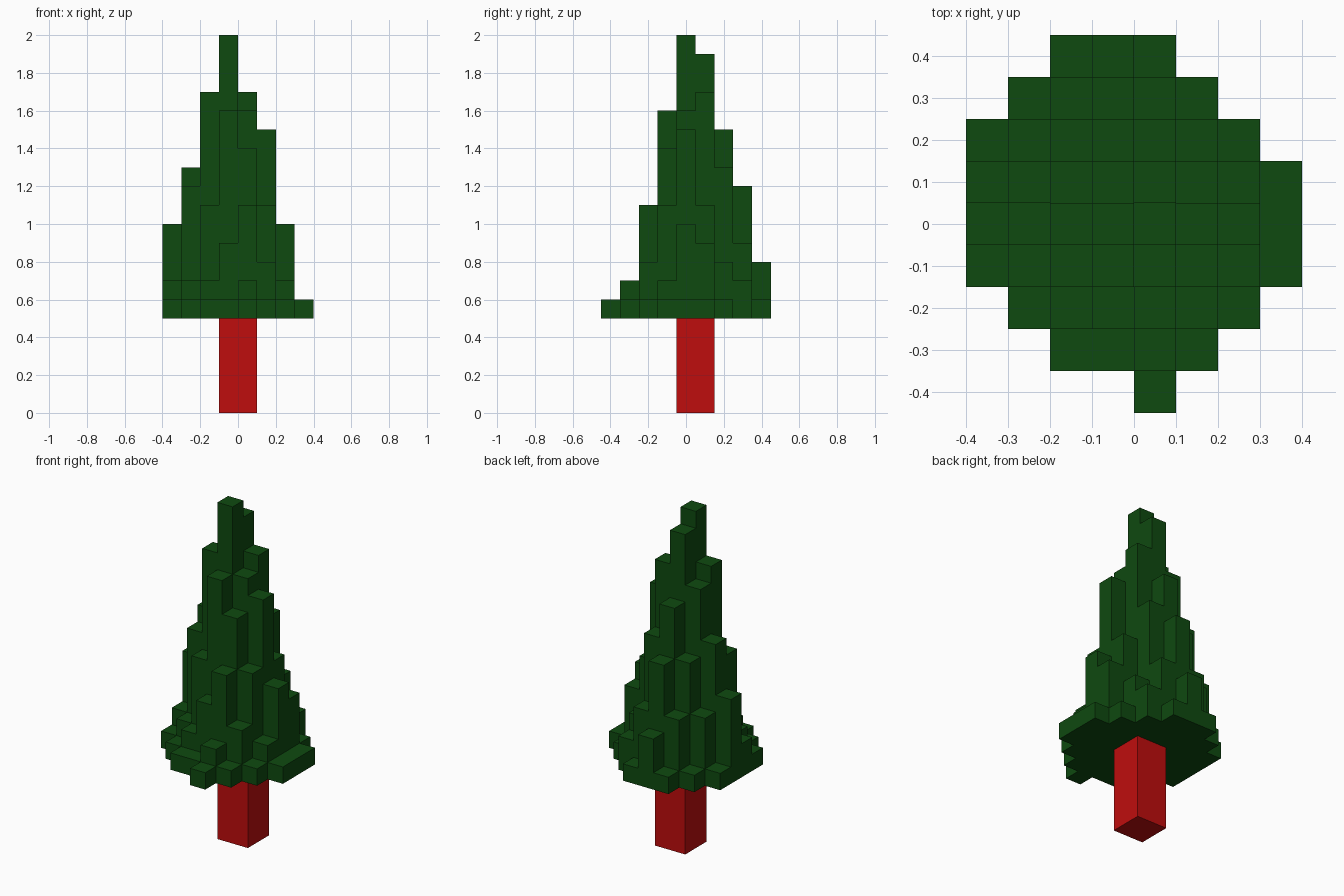
import bpy, bmesh
from mathutils import Vector

cube = bpy.data.objects.get("Cube")
if cube:
    bpy.data.objects.remove(cube, do_unlink=True)

U = 0.1                                  # block size
ORIGIN = Vector((-0.4, -0.45, 0.0))      # corner of the block grid
BASE = 5                                 # underside of the foliage, in blocks

# Top of the foliage in blocks: rows run front to back, columns run along x
HEIGHTS = [
    [0, 0, 0, 0, 6, 0, 0, 0],
    [0, 0, 6, 6, 7, 6, 0, 0],
    [0, 6, 7, 9, 11, 8, 6, 0],
    [6, 7, 11, 16, 14, 11, 7, 6],
    [7, 12, 17, 20, 16, 15, 10, 6],
    [10, 13, 16, 19, 17, 11, 9, 6],
    [6, 9, 12, 15, 13, 8, 6, 0],
    [0, 6, 9, 12, 9, 7, 0, 0],
    [0, 0, 6, 8, 6, 0, 0, 0],
]


def make_material(name, rgb):
    mat = bpy.data.materials.new(name)
    mat.use_nodes = True
    color = (*rgb, 1.0)
    mat.diffuse_color = color
    for node in mat.node_tree.nodes:
        if node.type == 'BSDF_PRINCIPLED':
            node.inputs["Base Color"].default_value = color
    return mat


def build_blocks(name, cells, mat):
    """Outer shell of a set of unit blocks, skipping faces between neighbours."""
    bm = bmesh.new()
    for cell in cells:
        centre = Vector(cell) + Vector((0.5, 0.5, 0.5))
        for axis in range(3):
            for sign in (-1, 1):
                near = list(cell)
                near[axis] += sign
                if tuple(near) in cells:
                    continue
                n, a, b = Vector(), Vector(), Vector()
                n[axis] = 0.5 * sign
                a[(axis + 1) % 3] = 0.5
                b[(axis + 2) % 3] = 0.5 * sign
                corners = (-a - b, a - b, a + b, -a + b)
                bm.faces.new([bm.verts.new((centre + n + c) * U + ORIGIN)
                              for c in corners])
    bmesh.ops.remove_doubles(bm, verts=bm.verts, dist=0.001)
    mesh = bpy.data.meshes.new(name)
    bm.to_mesh(mesh)
    bm.free()
    mesh.materials.append(mat)
    obj = bpy.data.objects.new(name, mesh)
    bpy.context.collection.objects.link(obj)
    return obj


green = make_material("dark_green", (0.0045, 0.068, 0.005))
red = make_material("trunk_red", (0.52, 0.004, 0.004))

# Stepped foliage
foliage = {(i, j, k) for j, row in enumerate(HEIGHTS)
           for i, top in enumerate(row) for k in range(BASE, top)}
build_blocks("foliage", foliage, green)

# Square trunk, two blocks wide
trunk = {(i, j, k) for i in (3, 4) for j in (4, 5) for k in range(BASE)}
build_blocks("trunk", trunk, red)
